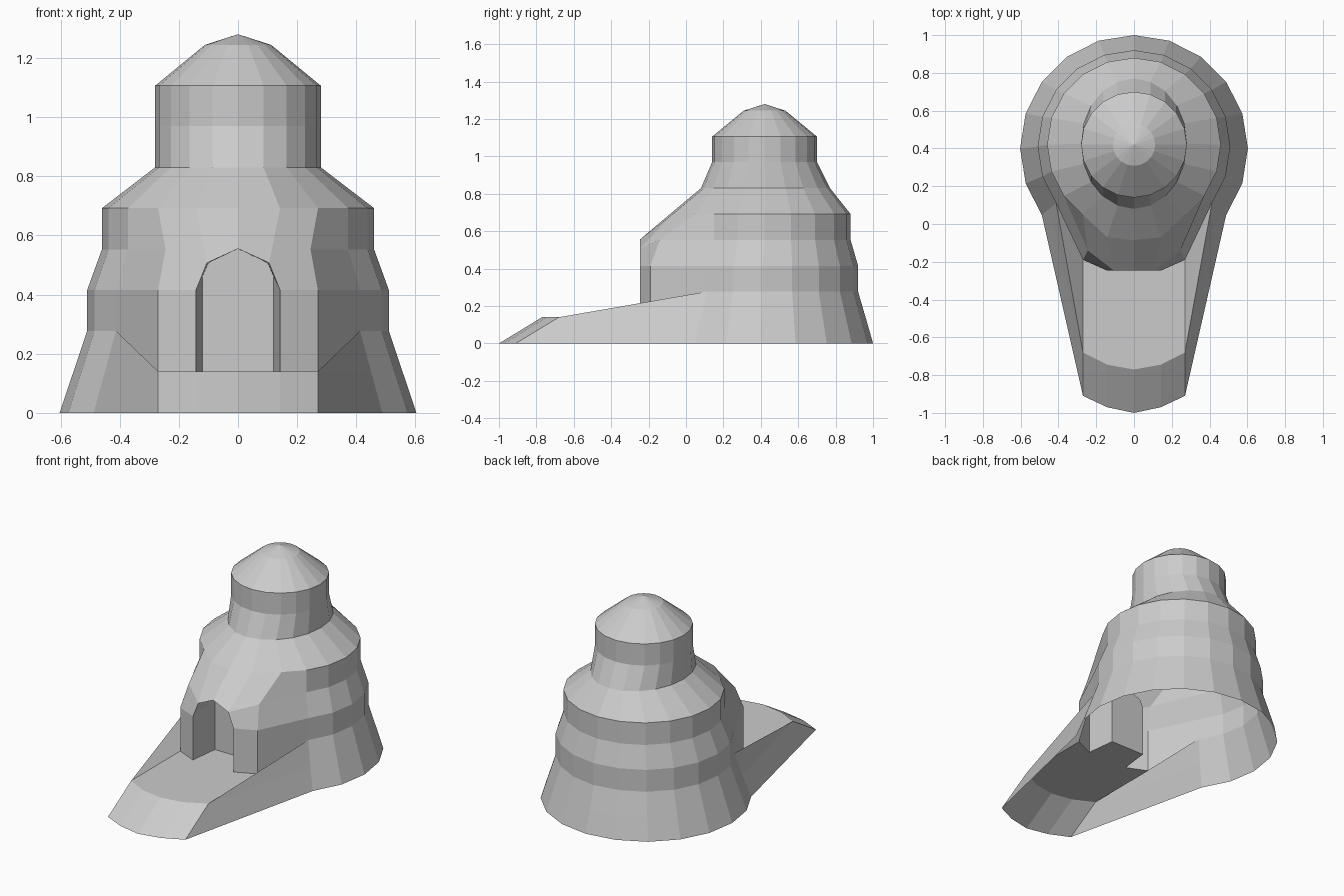
import bpy, bmesh, math

if "Cube" in bpy.data.objects:
    bpy.data.objects.remove(bpy.data.objects["Cube"])

SIDES = 20


def finish(bm, name):
    mesh = bpy.data.meshes.new(name)
    bm.to_mesh(mesh)
    bm.free()
    obj = bpy.data.objects.new(name, mesh)
    bpy.context.collection.objects.link(obj)
    return obj


# Tower rings: height, x radius, y radius, centre y
rings = [
    (0.0, 0.603, 0.60, 0.40),
    (0.14, 0.556, 0.555, 0.405),
    (0.277, 0.51, 0.51, 0.41),
    (0.415, 0.51, 0.51, 0.41),
    (0.553, 0.46, 0.46, 0.42),
    (0.692, 0.46, 0.46, 0.42),
    (0.83, 0.28, 0.345, 0.425),
    (0.97, 0.28, 0.28, 0.42),
    (1.106, 0.28, 0.28, 0.42),
    (1.244, 0.112, 0.112, 0.42),
]

# Front columns pulled forward into ramp and porch: (ring, column) -> point
pulled = {
    (0, 0): (0, -1.0, 0), (0, 1): (0.142, -0.97, 0), (0, 2): (0.27, -0.91, 0),
    (1, 0): (0, -0.77, 0.14), (1, 1): (0.142, -0.745, 0.14), (1, 2): (0.27, -0.68, 0.14),
    (2, 0): (0, -0.245, 0.14), (2, 1): (0.142, -0.247, 0.14), (2, 2): (0.27, -0.19, 0.14),
    (3, 0): (0, -0.245, 0.415), (3, 1): (0.142, -0.247, 0.415), (3, 2): (0.27, -0.19, 0.415),
    (4, 0): (0, -0.247, 0.555), (4, 1): (0.105, -0.247, 0.507), (4, 2): (0.245, -0.14, 0.553),
    (5, 0): (0, -0.085, 0.692), (5, 1): (0.142, -0.07, 0.692),
}


def point(r, k):
    col, side = (k, 1) if k <= SIDES // 2 else (SIDES - k, -1)
    if (r, col) in pulled:
        x, y, z = pulled[(r, col)]
        return (side * x, y, z)
    z, rx, ry, cy = rings[r]
    a = math.radians(-90 + 360 / SIDES * col)
    return (side * rx * math.cos(a), cy + ry * math.sin(a), z)


# Tower body with ramp and porch, open underneath
bm = bmesh.new()
v = [[bm.verts.new(point(r, k)) for k in range(SIDES)] for r in range(len(rings))]
for r in range(len(rings) - 1):
    for k in range(SIDES):
        n = (k + 1) % SIDES
        if r in (2, 3) and k in (0, SIDES - 1):
            continue  # doorway
        a, b, c, d = v[r][k], v[r][n], v[r + 1][n], v[r + 1][k]
        if r == 1 and k == 2:            # crease along the ramp edge
            bm.faces.new((a, b, c))
            bm.faces.new((a, c, d))
        elif r == 1 and k == SIDES - 3:
            bm.faces.new((a, b, d))
            bm.faces.new((b, c, d))
        else:
            bm.faces.new((a, b, c, d))
# Roof tip
apex = bm.verts.new((0, 0.42, 1.28))
for k in range(SIDES):
    bm.faces.new((v[-1][k], v[-1][(k + 1) % SIDES], apex))
bmesh.ops.delete(bm, geom=[w for w in bm.verts if not w.link_faces], context='VERTS')
finish(bm, "tower_with_ramp")

# Arched door recess
bm = bmesh.new()
arch = [(0.142, 0.14, 0.12, 0.14), (0.142, 0.415, 0.12, 0.46), (0.105, 0.507, 0.10, 0.507)]
outline = arch + [(0, 0.555, 0, 0.555)] + [(-x, z, -bx, bz) for x, z, bx, bz in reversed(arch)]
front = [bm.verts.new((x, -0.247, z)) for x, z, bx, bz in outline]
back = [bm.verts.new((bx, -0.06, bz)) for x, z, bx, bz in outline]
for i in range(len(outline)):
    j = (i + 1) % len(outline)
    bm.faces.new((front[i], front[j], back[j], back[i]))
bm.faces.new(list(reversed(back)))
bm.normal_update()
# Face the back panel toward the doorway
if bm.faces[:][-1].normal.y > 0:
    bmesh.ops.reverse_faces(bm, faces=bm.faces[:])
finish(bm, "door_recess")
